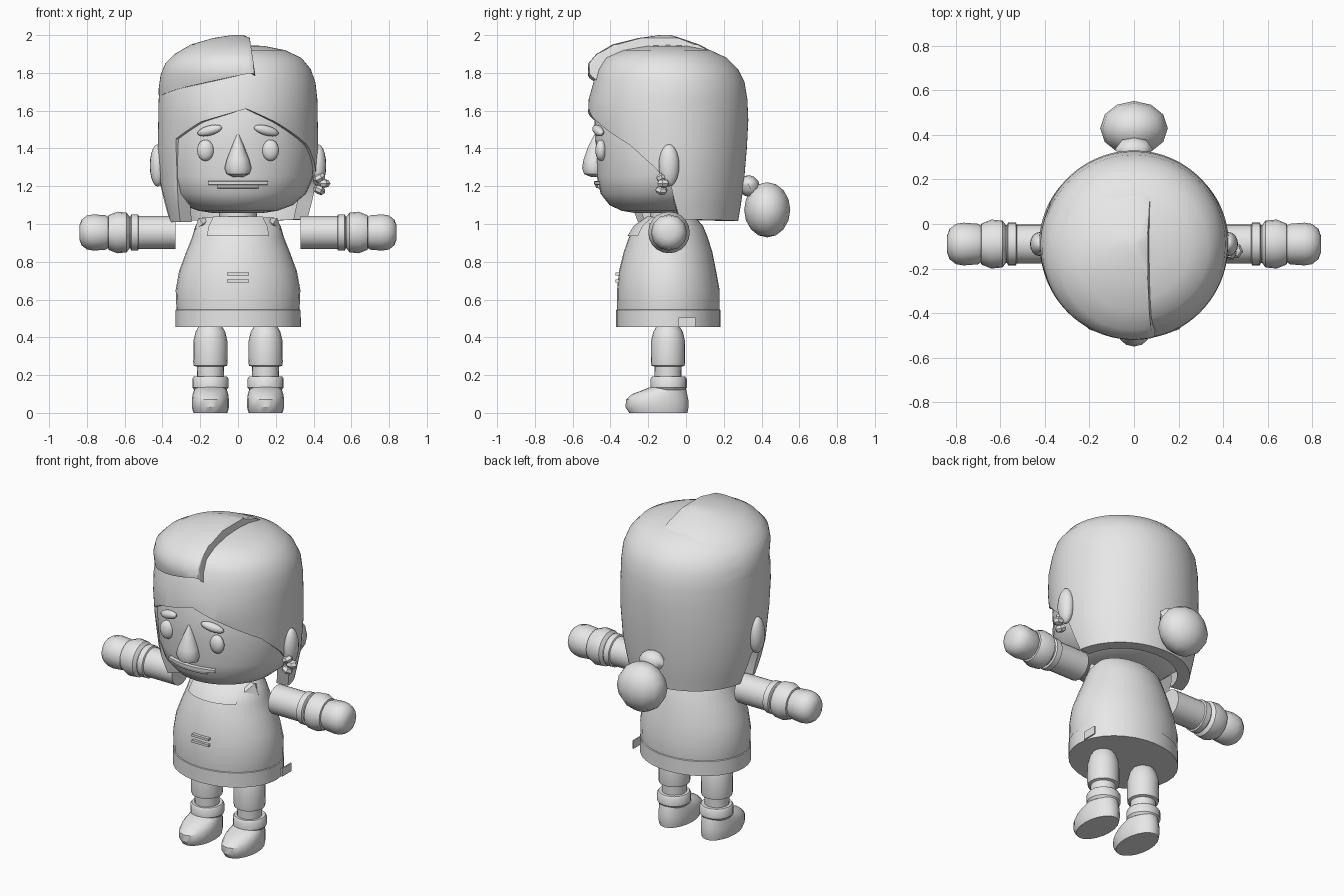
import bpy, bmesh, math
from mathutils import Matrix, Euler

grey = bpy.data.materials.new("plain_grey")
grey.diffuse_color = (0.8, 0.8, 0.8, 1)


def finish(name, bm, angle=35):
    bmesh.ops.remove_doubles(bm, verts=bm.verts, dist=0.0005)
    bmesh.ops.recalc_face_normals(bm, faces=bm.faces)
    mesh = bpy.data.meshes.new(name)
    bm.to_mesh(mesh)
    bm.free()
    mesh.materials.append(grey)
    ob = bpy.data.objects.new(name, mesh)
    bpy.context.collection.objects.link(ob)
    bpy.ops.object.select_all(action='DESELECT')
    ob.select_set(True)
    bpy.context.view_layer.objects.active = ob
    bpy.ops.object.shade_smooth_by_angle(angle=math.radians(angle))
    return ob


def lerp_table(table, x):
    for p, q in zip(table, table[1:]):
        if x <= q[0]:
            t = max(0, (x - p[0]) / max(q[0] - p[0], 1e-6))
            return [a + (b - a) * t for a, b in zip(p, q)]
    return list(table[-1])


def shell(name, rings, cols=24, low=None, span=(-180, 180), cap=True,
          put=lambda x, y, z: (x, y, z), angle=35):
    """Stacked ellipses (z, half width, front y, back y), optionally
    trimmed by a lower edge given as (degrees from front, z)."""
    bm = bmesh.new()
    closed = span[1] - span[0] == 360
    columns = []
    for i in range(cols + (0 if closed else 1)):
        deg = span[0] + (span[1] - span[0]) * i / cols
        a = math.radians(deg)
        edge = lerp_table(low, deg)[1] if low else -9
        col = []
        for k in range(-1 if low else 0, len(rings)):
            z, rx, yf, yb = rings[max(k, 0)]
            if z < edge:
                z, rx, yf, yb = lerp_table(rings, edge)
            s = 0.8 if k < 0 else 1        # inward lip under the trimmed edge
            cy, ry = (yf + yb) / 2, (yb - yf) / 2
            col.append(bm.verts.new(put(rx * s * math.sin(a), cy - ry * s * math.cos(a), z)))
        columns.append(col)
    for i in range(cols):
        c, d = columns[i], columns[(i + 1) % len(columns)]
        for k in range(len(c) - 1):
            bm.faces.new((c[k], d[k], d[k + 1], c[k + 1]))
    if cap and closed:
        for k in (0, -1):
            bm.faces.new([c[k] for c in columns])
    return finish(name, bm, angle)


def blob(name, loc, size, rot=(0, 0, 0), seg=16, rows=10, angle=50):
    bm = bmesh.new()
    bmesh.ops.create_uvsphere(bm, u_segments=seg, v_segments=rows, radius=1)
    bm.transform(Matrix.LocRotScale(loc, Euler(rot), size))
    return finish(name, bm, angle)


def block(name, loc, size):
    bm = bmesh.new()
    bmesh.ops.create_cube(bm, size=1)
    bm.transform(Matrix.LocRotScale(loc, None, size))
    return finish(name, bm)


def round_rings(pairs, cy):
    return [(z, r, cy - r, cy + r) for z, r in pairs]


# Tunic, hem band, shirt front and neck
body = [(.46, .31, -.355, .17), (.55, .326, -.366, .178), (.65, .33, -.365, .178),
        (.75, .312, -.355, .16), (.85, .275, -.33, .14), (.93, .243, -.302, .115),
        (.99, .226, -.27, .09), (1.035, .19, -.2, .05)]
shell("tunic", body, 32)
shell("hem_band", [(.455, .33, -.37, .183), (.545, .33, -.37, .183),
                   (.552, .318, -.36, .17)], 32)
shell("shirt_front", [(.935, .23, -.29, .1), (.937, .247, -.309, .118),
                      (.99, .231, -.277, .095), (1.04, .195, -.207, .055),
                      (1.04, .15, -.16, 0)], 16, span=(-42, 42))
shell("neck", round_rings([(1.0, .1), (1.1, .1)], -.09), 16)
for i, z in enumerate((.698, .735)):
    block(f"buckle_bar_{i}", (0, -.362, z), (.115, .022, .014))
block("hem_tab", (.329, .005, .48), (.008, .09, .05))

for side, s in (("left", -1), ("right", 1)):
    # Collar flap
    blob("collar_flap_" + side, (.185 * s, -.13, 1.0), (.055, .07, .04),
         (0, .6 * s, 0), 4, 2, 10)

    # Arm: sleeve, ring, flared cuff and hand, lofted along x
    along = lambda x, y, z, s=s: (z * s, y, .955 + x)
    shell("sleeve_" + side, round_rings([(.33, .087), (.53, .087)], -.09), 20, put=along)
    shell("wrist_ring_" + side, round_rings(
        [(.525, .085), (.53, .096), (.565, .096), (.57, .085), (.585, .085)], -.09), 20, put=along)
    shell("cuff_" + side, round_rings(
        [(.575, .085), (.59, .105), (.64, .11), (.685, .092), (.69, .07)], -.09), 20, put=along)
    shell("hand_" + side, round_rings(
        [(.675, .075), (.7, .091), (.765, .096), (.8, .09), (.828, .068), (.84, .035)], -.09),
        12, put=along, angle=50)

    # Leg, boot cuff and boot
    shift = lambda x, y, z, s=s: (x + .146 * s, y, z)
    shell("leg_" + side, round_rings(
        [(.17, .07), (.245, .072), (.25, .088), (.27, .091), (.38, .09), (.43, .078),
         (.46, .06)], -.095), 20, put=shift)
    shell("boot_cuff_" + side, round_rings(
        [(.12, .085), (.135, .096), (.18, .096), (.192, .088), (.192, .065)], -.092), 20, put=shift)
    shell("boot", [(0, .09, -.3, .008), (.03, .098, -.32, .013), (.07, .098, -.318, .012),
                   (.1, .094, -.285, .006), (.118, .088, -.235, .002),
                   (.14, .08, -.18, -.005)], 20, put=shift).name = "boot_" + side

    # Eye, brow and ear
    blob("eye_" + side, (.172 * s, -.45, 1.39), (.045, .03, .056))
    blob("brow_" + side, (.15 * s, -.465, 1.495), (.07, .025, .026), (0, .25 * s, .3 * s))
    blob("ear_" + side, (.425 * s, -.09, 1.31), (.042, .054, .112))

# Head
shell("head", [(1.058, .13, -.27, .03), (1.07, .21, -.34, .1), (1.1, .29, -.405, .18),
               (1.16, .36, -.452, .25), (1.25, .398, -.472, .28), (1.4, .41, -.478, .29),
               (1.55, .4, -.485, .29), (1.7, .36, -.44, .26)], 36, angle=60)

# Nose and mouth
shell("nose", [(1.25, .03, -.505, -.43), (1.265, .06, -.54, -.43), (1.295, .071, -.55, -.43),
               (1.34, .06, -.543, -.43), (1.41, .033, -.518, -.44), (1.475, .006, -.485, -.46)], 12)
shell("upper_lip", [(1.205, .36, -.44, .26), (1.208, .405, -.486, .29),
                    (1.226, .41, -.487, .29), (1.23, .36, -.44, .26)], 14, span=(-23, 23))
shell("lower_lip", [(1.187, .36, -.44, .26), (1.19, .4, -.476, .29),
                    (1.207, .405, -.482, .29), (1.21, .36, -.44, .26)], 10, span=(-16, 16))

# Hair with trimmed hairline, side lock and low back edge
hairline = [(-180, 1.015), (-98, 1.02), (-94, 1.2), (-82, 1.22), (-78, 1.01), (-55, 1.01),
            (-51, 1.45), (-28, 1.54), (6, 1.61), (28, 1.54), (59, 1.42), (78, 1.3),
            (90, 1.2), (96, 1.025), (180, 1.015)]
shell("hair", [(1.01, .365, -.41, .275), (1.1, .388, -.445, .29), (1.2, .41, -.465, .305),
               (1.4, .425, -.495, .322), (1.55, .422, -.52, .33), (1.66, .42, -.515, .325),
               (1.75, .41, -.49, .31), (1.82, .385, -.47, .275), (1.88, .335, -.43, .215),
               (1.92, .25, -.34, .13), (1.942, .14, -.22, .02), (1.95, .01, -.1, -.08)],
      120, low=hairline, cap=False, angle=45)

# Swept fringe that stops at the parting
shell("swept_fringe",
      [(1.66, .42, -.495, .318), (1.72, .42, -.5, .305), (1.79, .41, -.52, .275),
       (1.85, .385, -.518, .225), (1.9, .335, -.475, .165), (1.95, .25, -.39, .07),
       (1.985, .13, -.25, -.03), (2.0, .03, -.14, -.08)],
      90, low=[(-180, 1.7), (-75, 1.68), (-30, 1.74), (10, 1.8), (30, 1.75), (180, 1.7)],
      put=lambda x, y, z: (min(x, .06 + .03 * (2 - z) / .2), y, z), angle=40)

# Bun with its tie
blob("bun", (0, .43, 1.075), (.152, .122, .146), seg=12, rows=8)
blob("bun_tie", (0, .335, 1.2), (.085, .055, .06), (.5, 0, 0), 8, 6)

# Earring cluster
for i, (x, y, z) in enumerate(((.43, -.125, 1.245), (.455, -.12, 1.215), (.43, -.13, 1.18))):
    blob(f"earring_bead_{i}", (x, y, z), (.035, .035, .024), (0, -.5 + .5 * i, .4), 6, 4, 10)
